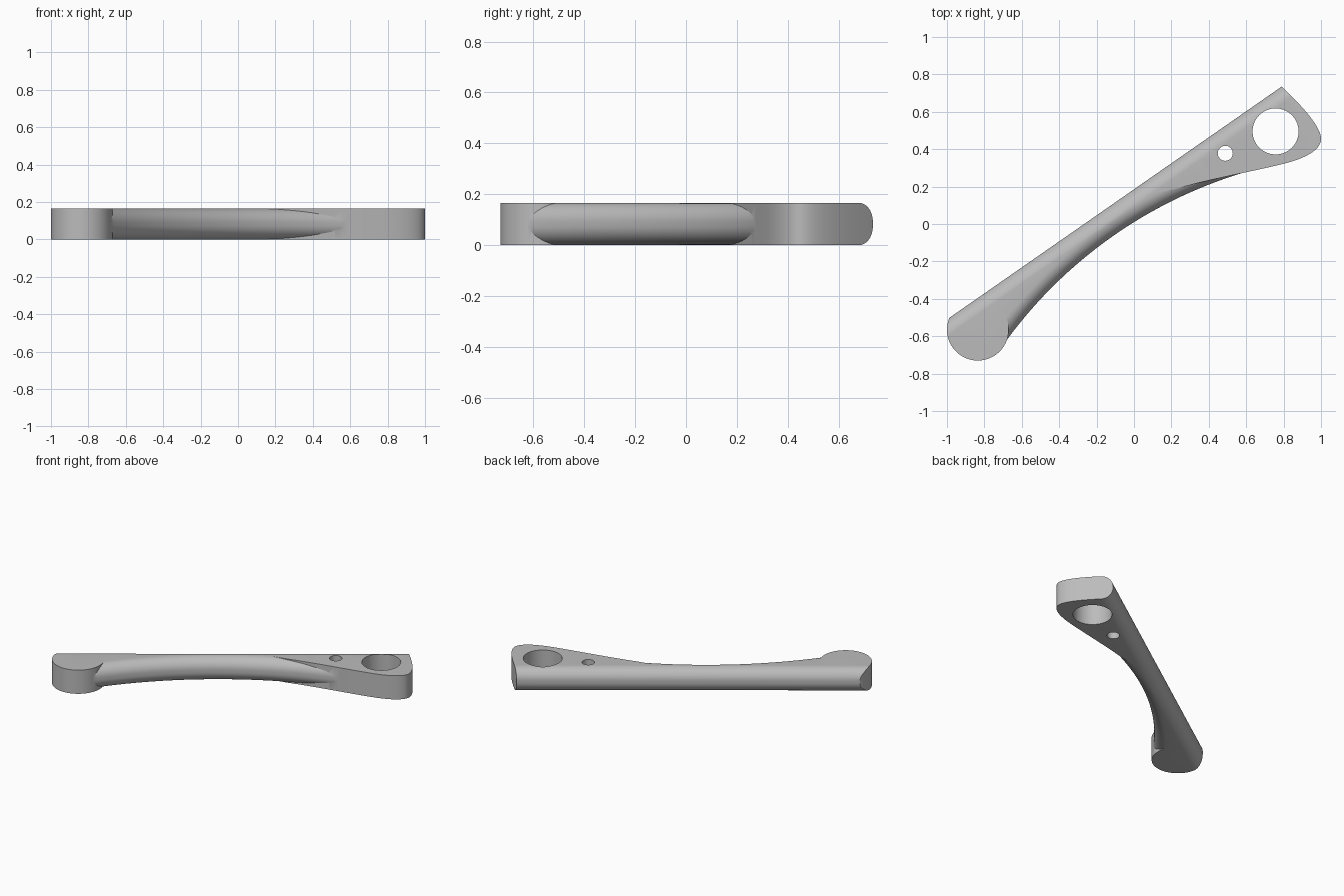
import bpy
import bmesh
from math import sin, cos, pi, radians
from mathutils import Vector
from mathutils.geometry import interpolate_bezier

if "Cube" in bpy.data.objects:
    bpy.data.objects.remove(bpy.data.objects["Cube"])

THICK = 0.165
ROUND = 0.075

grey = bpy.data.materials.new("plain grey")
grey.use_nodes = True
colour = (0.5, 0.5, 0.5, 1)
grey.diffuse_color = colour
grey.node_tree.nodes["Principled BSDF"].inputs["Base Color"].default_value = colour


def loft(name, rings):
    """Closed solid through rings of equal point count."""
    bm = bmesh.new()
    loops = [[bm.verts.new(p) for p in ring] for ring in rings]
    n = len(loops[0])
    for a, b in zip(loops, loops[1:]):
        for i in range(n):
            j = (i + 1) % n
            bm.faces.new((a[i], a[j], b[j], b[i]))
    bm.faces.new(loops[0][::-1])
    bm.faces.new(loops[-1])
    bmesh.ops.recalc_face_normals(bm, faces=bm.faces)
    mesh = bpy.data.meshes.new(name)
    bm.to_mesh(mesh)
    bm.free()
    mesh.materials.append(grey)
    obj = bpy.data.objects.new(name, mesh)
    bpy.context.collection.objects.link(obj)
    return obj


def prism(name, outline, z0=0, z1=THICK):
    return loft(name, [[(x, y, z) for x, y in outline] for z in (z0, z1)])


def circle(x, y, r, n=96):
    return [(x + r * cos(2 * pi * i / n), y + r * sin(2 * pi * i / n)) for i in range(n)]


def rounded_edge(depth, steps=12):
    """Section as (distance inward, height), rounded on its outer side."""
    arc = [pi / 2 * i / steps for i in range(steps + 1)]
    low = [(ROUND * (1 - sin(a)), ROUND * (1 - cos(a))) for a in arc]
    high = [(d, THICK - z) for d, z in reversed(low)]
    return [(depth, 0)] + low + high + [(depth, THICK)]


def combine(target, other, operation):
    mod = target.modifiers.new(operation.lower(), 'BOOLEAN')
    mod.object = other
    mod.operation = operation
    mod.solver = 'EXACT'
    bpy.context.view_layer.objects.active = target
    bpy.ops.object.modifier_apply(modifier=mod.name)
    bpy.data.objects.remove(other)


# Arched grip with a rounded front edge
centre, radius = Vector((1.292, -2.067, 0)), 2.446
rings = []
for i in range(65):
    a = radians(145 - 39.1 * i / 64)
    out = Vector((cos(a), sin(a), 0))
    rings.append([centre + out * (radius + d) + Vector((0, 0, z))
                  for d, z in rounded_edge(0.45)])
handle = loft("handle", rings)

# Round foot end
combine(handle, prism("foot", circle(-0.835, -0.565, 0.165)), 'UNION')

# Wide head end: curved lower side, blunt nose, curved outer side
lower = interpolate_bezier((0.25, 0.195), (0.45, 0.25), (0.63, 0.28), (0.80, 0.322), 16)
nose = interpolate_bezier((0.80, 0.322), (0.95, 0.36), (1.0, 0.41), (1.0, 0.455), 24)
side = interpolate_bezier((1.0, 0.455), (1.0, 0.52), (0.90, 0.63), (0.79, 0.735), 24)
outline = [(p.x, p.y) for p in lower + nose[1:] + side[1:]]
head = prism("head", [(0.1, 0.16)] + outline + [(0.72, 0.802), (0.1, 0.32)])
combine(handle, head, 'UNION')

# Straight back trimmed and rounded along its whole length
start, end = Vector((-0.985, -0.50, 0)), Vector((0.79, 0.735, 0))
along = (end - start).normalized()
inward = Vector((along.y, -along.x, 0))
back = loft("back_trim", [[p + inward * d + Vector((0, 0, z)) for d, z in rounded_edge(2)]
                          for p in (start - along, end + along)])
combine(handle, back, 'INTERSECT')

# Through holes
for x, y, r in ((0.757, 0.495, 0.123), (0.488, 0.378, 0.04)):
    combine(handle, prism("hole", circle(x, y, r), -0.1, THICK + 0.1), 'DIFFERENCE')

bpy.ops.object.select_all(action='DESELECT')
handle.select_set(True)
bpy.context.view_layer.objects.active = handle
bpy.ops.object.shade_smooth_by_angle(angle=radians(25))
